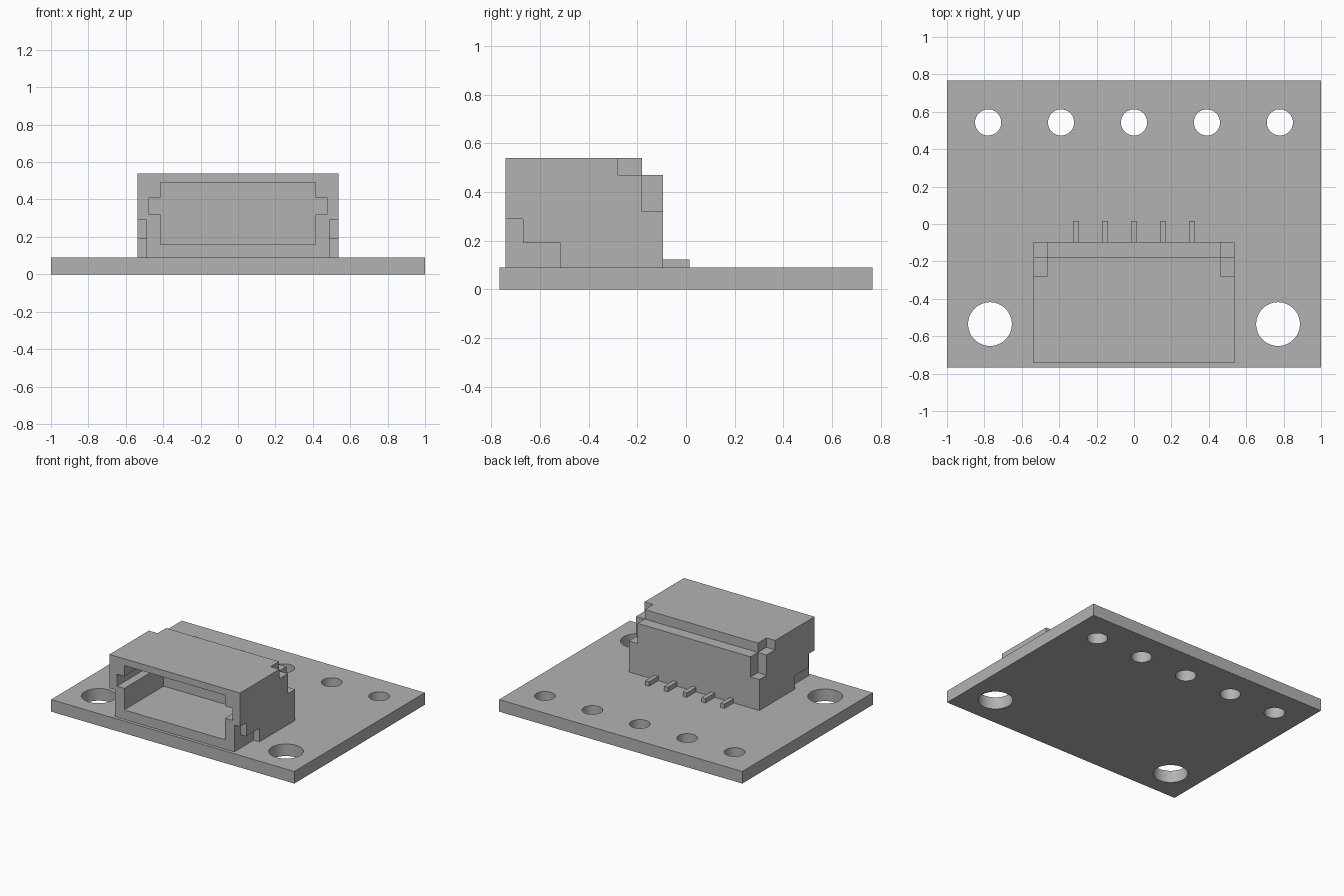
import bpy
import bmesh

cube = bpy.data.objects.get("Cube")
if cube:
    bpy.data.objects.remove(cube, do_unlink=True)

grey = bpy.data.materials.new("plain grey")
grey.use_nodes = True
tone = (0.45, 0.45, 0.45, 1)
grey.diffuse_color = tone
grey.node_tree.nodes["Principled BSDF"].inputs["Base Color"].default_value = tone


def prism(name, outline, low, high, axis):
    """Extrude an outline along x, y or z; the outline holds the other two axes in order."""
    bm = bmesh.new()

    def ring(level):
        verts = []
        for a, b in outline:
            co = [a, b]
            co.insert("xyz".index(axis), level)
            verts.append(bm.verts.new(co))
        return verts

    start, end = ring(low), ring(high)
    bm.faces.new(start)
    bm.faces.new(end)
    n = len(outline)
    for i in range(n):
        j = (i + 1) % n
        bm.faces.new((start[i], start[j], end[j], end[i]))
    bmesh.ops.recalc_face_normals(bm, faces=bm.faces)
    mesh = bpy.data.meshes.new(name)
    bm.to_mesh(mesh)
    bm.free()
    obj = bpy.data.objects.new(name, mesh)
    bpy.context.collection.objects.link(obj)
    mesh.materials.append(grey)
    return obj


def rect(a0, a1, b0, b1):
    return [(a0, b0), (a1, b0), (a1, b1), (a0, b1)]


def activate(obj):
    bpy.ops.object.select_all(action="DESELECT")
    obj.select_set(True)
    bpy.context.view_layer.objects.active = obj


def cut(target, cutter):
    """Subtract the cutter, then discard it."""
    cutter.hide_render = True
    mod = target.modifiers.new("cut", "BOOLEAN")
    mod.operation = "DIFFERENCE"
    mod.solver = "EXACT"
    mod.object = cutter
    activate(target)
    bpy.ops.object.modifier_apply(modifier=mod.name)
    bpy.data.objects.remove(cutter, do_unlink=True)


# Circuit board with a row of pin holes and two mounting holes
BOARD_TOP = 0.09
board = prism("board", rect(-1, 1, -0.767, 0.767), 0, BOARD_TOP, "z")
holes = [(i * 0.39, 0.543, 0.07) for i in range(-2, 3)]
holes += [(side * 0.77, -0.535, 0.117) for side in (-1, 1)]
for x, y, radius in holes:
    bpy.ops.mesh.primitive_cylinder_add(vertices=48, radius=radius, depth=1, location=(x, y, 0))
    cut(board, bpy.context.object)
activate(board)
bpy.ops.object.shade_smooth_by_angle()

# Connector housing, stepped down along its rear top edge
side_profile = [(-0.743, BOARD_TOP), (-0.095, BOARD_TOP), (-0.095, 0.47),
                (-0.18, 0.47), (-0.18, 0.54), (-0.743, 0.54)]
housing = prism("connector_housing", side_profile, -0.537, 0.537, "x")

# Front socket with a key slot in each side wall
right_half = [(0.415, 0.16), (0.415, 0.32), (0.475, 0.32),
              (0.475, 0.41), (0.415, 0.41), (0.415, 0.49)]
socket = right_half + [(-x, z) for x, z in reversed(right_half)]
cut(housing, prism("socket_cutter", socket, -0.9, -0.28, "y"))

# Stepped notches at the lower front and upper rear corners
front_notch = [(-0.8, 0.05), (-0.8, 0.29), (-0.67, 0.29),
               (-0.67, 0.19), (-0.515, 0.19), (-0.515, 0.05)]
rear_notch = [(-0.28, 0.47), (-0.28, 0.6), (-0.05, 0.6),
              (-0.05, 0.32), (-0.18, 0.32), (-0.18, 0.47)]
for side in (-1, 1):
    for outline, inner in ((front_notch, 0.49), (rear_notch, 0.465)):
        low, high = sorted((side * inner, side * 0.7))
        cut(housing, prism("notch_cutter", outline, low, high, "x"))

# Solder pins behind the housing
for i in range(-2, 3):
    x = i * 0.155
    prism(f"solder_pin_{i + 3}", rect(x - 0.016, x + 0.016, -0.095, 0.015),
          BOARD_TOP, 0.123, "z")
